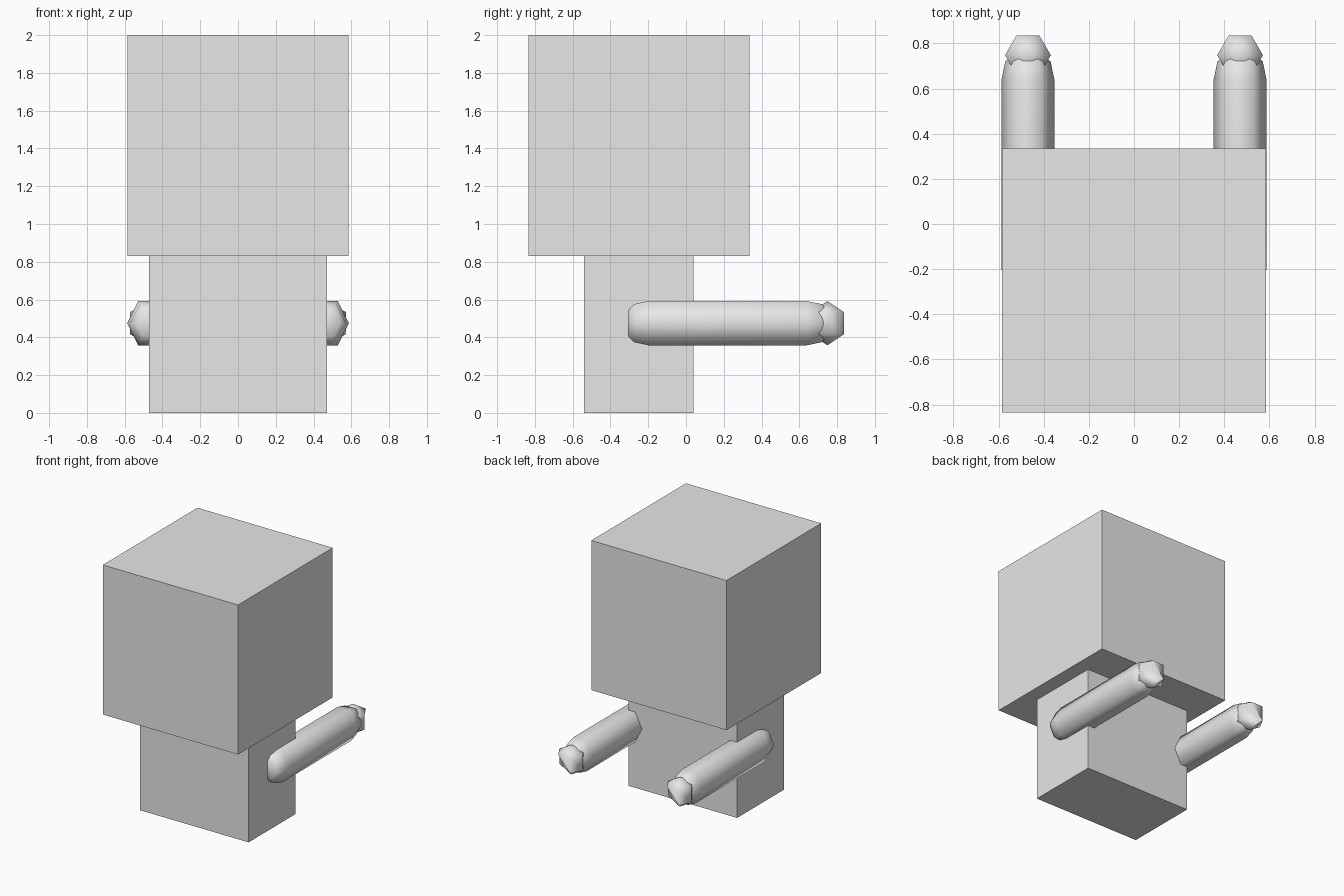
import bpy
import bmesh
from math import cos, sin, pi
from mathutils import Matrix, Vector

default = bpy.data.objects.get("Cube")
if default:
    bpy.data.objects.remove(default, do_unlink=True)

# Single pale grey material
grey = bpy.data.materials.new("pale_grey")
grey.use_nodes = True
colour = (0.8, 0.8, 0.8, 1)
grey.diffuse_color = colour
grey.node_tree.nodes["Principled BSDF"].inputs["Base Color"].default_value = colour


def finish(name, bm, smooth=False):
    bmesh.ops.recalc_face_normals(bm, faces=bm.faces)
    for face in bm.faces:
        face.smooth = smooth
    mesh = bpy.data.meshes.new(name)
    bm.to_mesh(mesh)
    bm.free()
    mesh.materials.append(grey)
    obj = bpy.data.objects.new(name, mesh)
    bpy.context.collection.objects.link(obj)
    return obj


def box(name, low, high):
    low, high = Vector(low), Vector(high)
    bm = bmesh.new()
    matrix = Matrix.Translation((low + high) / 2) @ Matrix.Diagonal((*(high - low), 1))
    bmesh.ops.create_cube(bm, size=1, matrix=matrix)
    return finish(name, bm)


RADIUS = 0.117
ARM_X, ARM_Z, HAND_Y = 0.47, 0.475, 0.748
# Arm profile: position along y and scale of the six-sided section
PROFILE = [(-0.306, 0.6), (-0.275, 0.86), (-0.2, 1),
           (0.64, 1), (0.72, 0.86), (0.746, 0.6)]


def arm(name, x):
    bm = bmesh.new()
    rings = []
    for y, scale in PROFILE:
        r = RADIUS * scale
        rings.append([bm.verts.new((x + r * cos(i * pi / 3), y,
                                    ARM_Z + r * sin(i * pi / 3) / sin(pi / 3)))
                      for i in range(6)])
    for a, b in zip(rings, rings[1:]):
        for i in range(6):
            j = (i + 1) % 6
            bm.faces.new((a[i], a[j], b[j], b[i]))
    bm.faces.new(rings[0])
    bm.faces.new(rings[-1])
    return finish(name, bm, smooth=True)


def hand(name, x):
    bm = bmesh.new()
    bmesh.ops.create_uvsphere(bm, u_segments=6, v_segments=3, radius=RADIUS,
                              matrix=Matrix.Translation((x, HAND_Y, ARM_Z)))
    # Place the rings at half height, with a corner pointing sideways
    bm.verts.ensure_lookup_table()
    top = max(v.co.z for v in bm.verts)
    for v in bm.verts:
        d = v.co - Vector((x, HAND_Y, ARM_Z))
        if abs(d.z) < top - ARM_Z - 0.01:
            step = round(math_angle(d) / (pi / 3)) * pi / 3
            ring = RADIUS * sin(pi / 3)
            v.co.x = x + ring * cos(step)
            v.co.y = HAND_Y + ring * sin(step)
    return finish(name, bm, smooth=True)


def math_angle(d):
    return Vector((1, 0)).angle_signed(Vector((d.x, -d.y)))


# Head and body blocks
box("head", (-0.585, -0.835, 0.83), (0.585, 0.335, 2))
box("body", (-0.47, -0.54, 0), (0.47, 0.04, 0.83))

# Arms reaching backwards, with faceted hands
for side, sign in (("left", 1), ("right", -1)):
    arm(side + "_arm", sign * ARM_X)
    hand(side + "_hand", sign * ARM_X)
